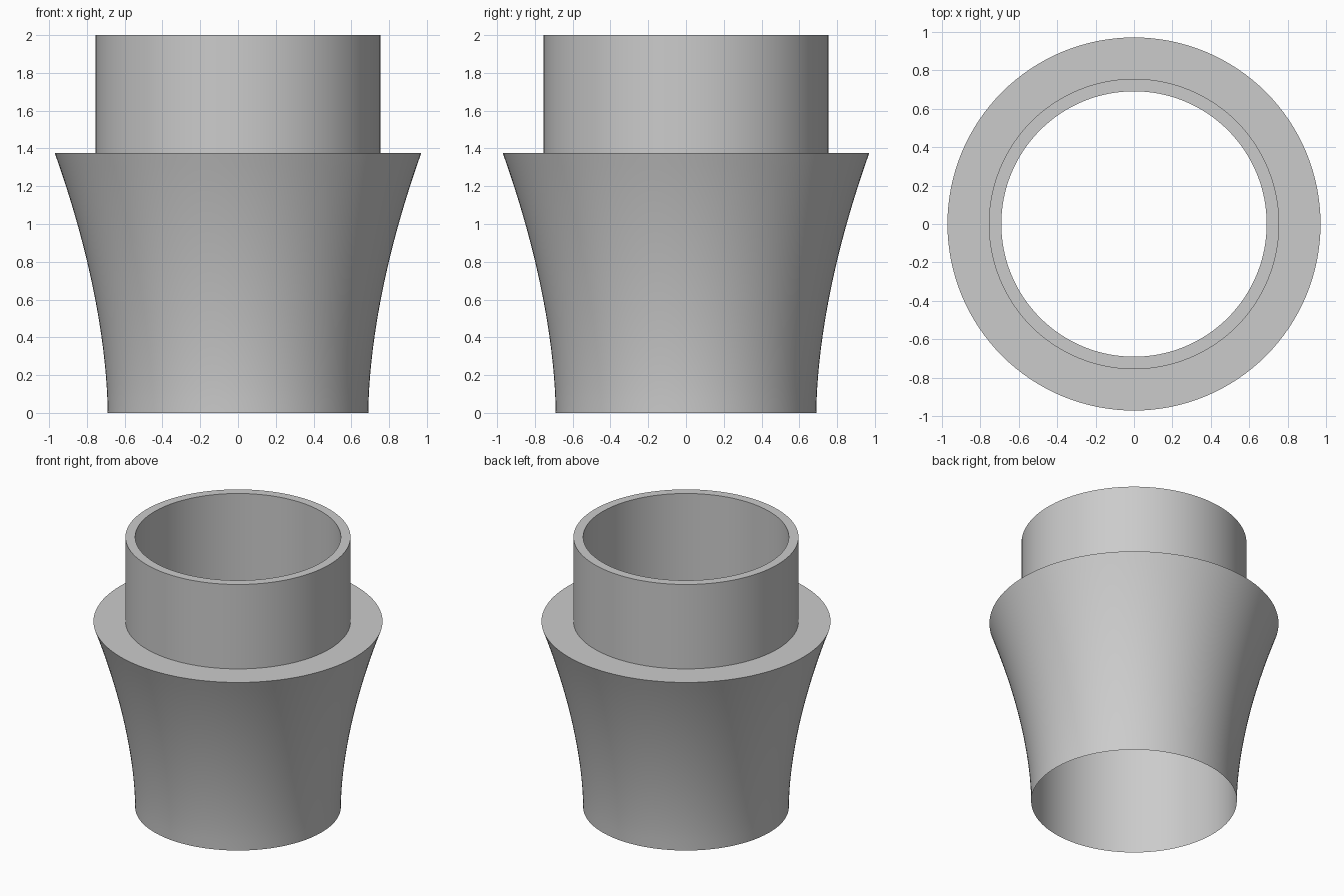
import bpy, math

cube = bpy.data.objects.get("Cube")
if cube:
    bpy.data.objects.remove(cube, do_unlink=True)

SEGMENTS = 128
BORE, NECK, BASE, FLARE = 0.69, 0.755, 0.69, 0.97
SHOULDER_Z, TOP_Z = 1.375, 2.0

grey = bpy.data.materials.new("plain grey")
grey.use_nodes = True
colour = (0.6, 0.6, 0.6, 1)
grey.diffuse_color = colour
grey.node_tree.nodes["Principled BSDF"].inputs["Base Color"].default_value = colour


def lathe(name, profile):
    """Revolve a closed (radius, z) loop around the z axis."""
    n = len(profile)
    verts, faces = [], []
    for s in range(SEGMENTS):
        a = 2 * math.pi * s / SEGMENTS
        verts += [(r * math.cos(a), r * math.sin(a), z) for r, z in profile]
        t = (s + 1) % SEGMENTS
        for i in range(n):
            j = (i + 1) % n
            faces.append((s * n + i, t * n + i, t * n + j, s * n + j))
    mesh = bpy.data.meshes.new(name)
    mesh.from_pydata(verts, [], faces)
    mesh.materials.append(grey)
    obj = bpy.data.objects.new(name, mesh)
    bpy.context.collection.objects.link(obj)
    bpy.ops.object.select_all(action="DESELECT")
    obj.select_set(True)
    bpy.context.view_layer.objects.active = obj
    bpy.ops.object.shade_smooth_by_angle(angle=math.radians(30))
    return obj


# Flared outer wall, from the thin bottom rim up to the shoulder
STEPS = 20
flare = [(BASE + (FLARE - BASE) * (i / STEPS) ** 1.75, SHOULDER_Z * i / STEPS)
         for i in range(1, STEPS + 1)]

# Shoulder ledge, upright neck, top rim and straight bore close the loop
neck = [(NECK, SHOULDER_Z), (NECK, TOP_Z), (BORE, TOP_Z)]
lathe("flared_collar", [(BASE, 0)] + flare + neck)
